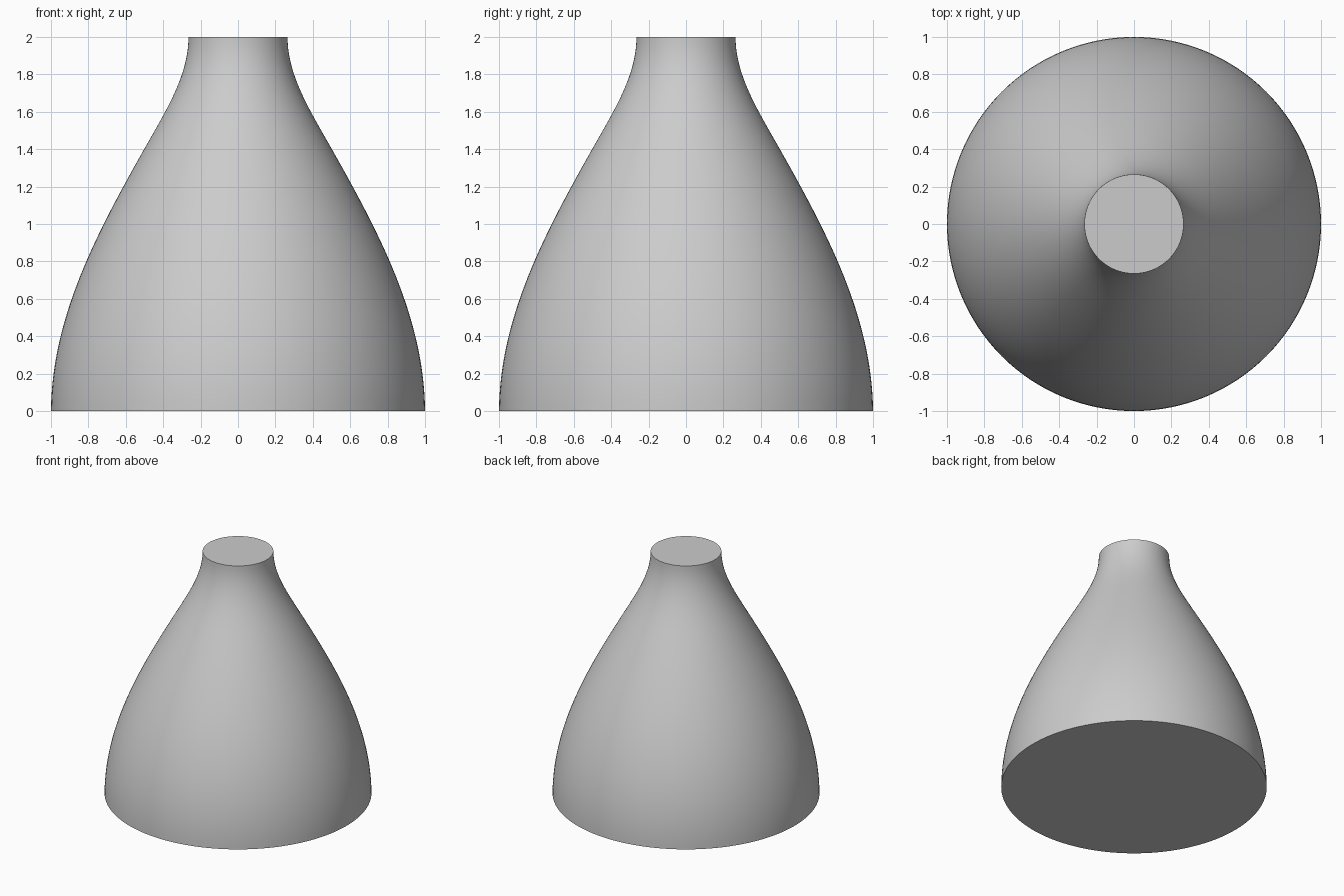
import bpy
import bmesh
import math
from mathutils import Vector
from mathutils.geometry import interpolate_bezier

SIDES = 128

cube = bpy.data.objects.get("Cube")
if cube:
    bpy.data.objects.remove(cube)

# Plain grey material
grey = bpy.data.materials.new("grey")
grey.use_nodes = True
colour = (0.6, 0.6, 0.6, 1)
grey.diffuse_color = colour
grey.node_tree.nodes["Principled BSDF"].inputs["Base Color"].default_value = colour

# Flowing profile: convex belly, then concave neck (radius, height)
belly = [(1, 0), (0.995, 0.53), (0.73, 1.0), (0.445, 1.5)]
neck = [(0.445, 1.5), (0.345, 1.675), (0.265, 1.83), (0.265, 2)]


def bezier(points, steps):
    return interpolate_bezier(*[Vector((r, 0, z)) for r, z in points], steps)


profile = bezier(belly, 33) + bezier(neck, 17)[1:]

# Revolve the profile into a solid body with flat caps
bm = bmesh.new()
verts = [bm.verts.new(p) for p in profile]
edges = [bm.edges.new(pair) for pair in zip(verts, verts[1:])]
bmesh.ops.spin(bm, geom=verts + edges, cent=(0, 0, 0), axis=(0, 0, 1),
               angle=math.tau, steps=SIDES)
bmesh.ops.remove_doubles(bm, verts=bm.verts, dist=0.0001)
bmesh.ops.holes_fill(bm, edges=[e for e in bm.edges if e.is_boundary], sides=0)
bmesh.ops.recalc_face_normals(bm, faces=bm.faces)

mesh = bpy.data.meshes.new("flared_body")
bm.to_mesh(mesh)
bm.free()
mesh.materials.append(grey)
body = bpy.data.objects.new("flared_body", mesh)
bpy.context.collection.objects.link(body)

# Smooth sides, crisp rims
bpy.ops.object.select_all(action="DESELECT")
body.select_set(True)
bpy.context.view_layer.objects.active = body
bpy.ops.object.shade_smooth_by_angle(angle=math.radians(35))
